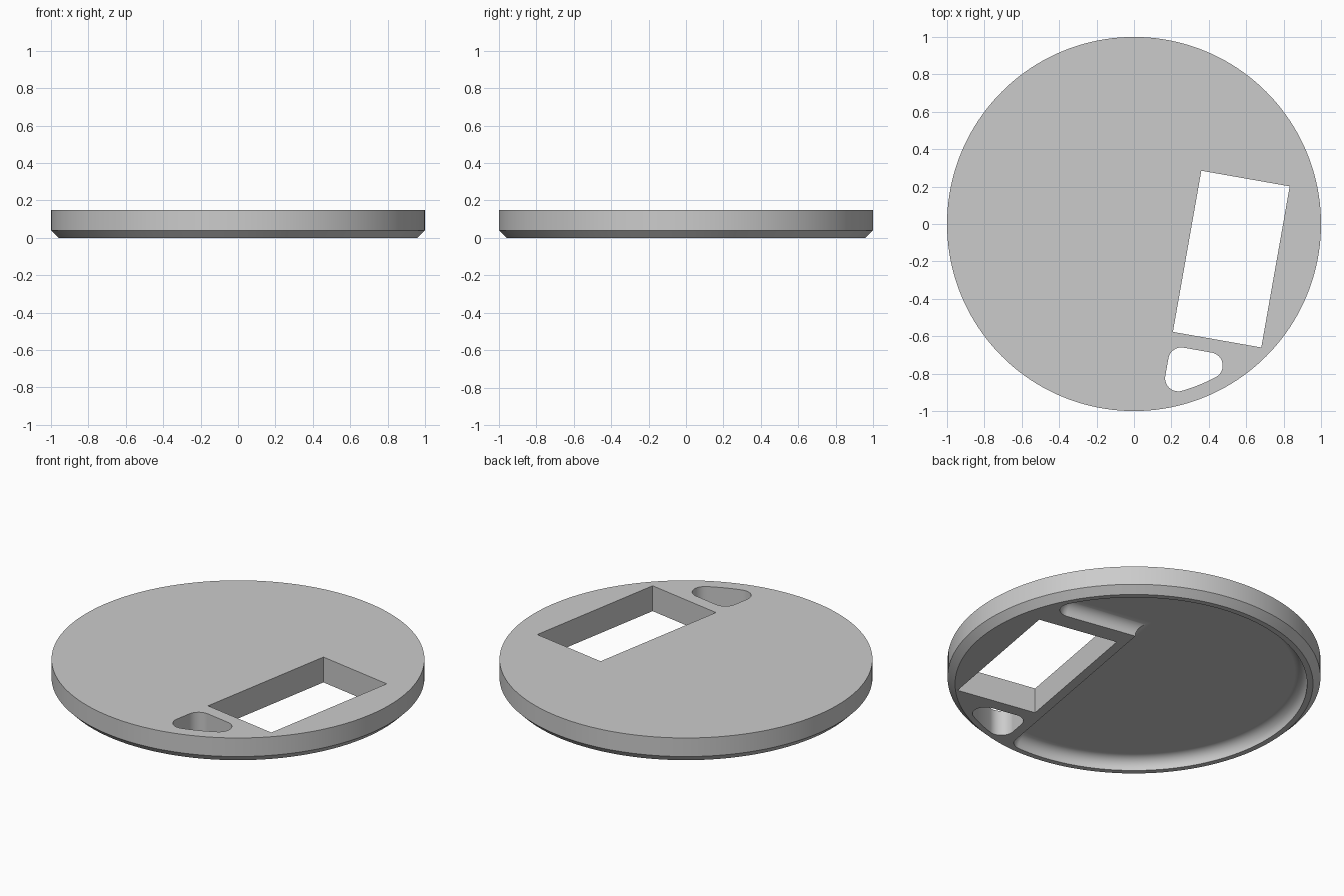
import bpy, bmesh
from math import sin, cos, pi, sqrt, atan2, radians
from mathutils import Matrix

cube = bpy.data.objects.get("Cube")
if cube:
    bpy.data.objects.remove(cube)

HEIGHT, CHAMFER, RIM = 0.15, 0.04, 0.928
TILT = Matrix.Rotation(radians(-10), 4, 'Z')   # cutouts are turned on the disc

grey = bpy.data.materials.new("plain grey")
grey.use_nodes = True
grey.diffuse_color = (0.6, 0.6, 0.6, 1)
grey.node_tree.nodes["Principled BSDF"].inputs["Base Color"].default_value = (0.6, 0.6, 0.6, 1)


def arc(cx, cy, r, start, end, n):
    return [(cx + r * cos(start + (end - start) * i / n),
             cy + r * sin(start + (end - start) * i / n)) for i in range(n + 1)]


def loft(name, rings, matrix=Matrix()):
    """Closed solid through matching outlines given as (points, z)."""
    bm = bmesh.new()
    loops = [[bm.verts.new((x, y, z)) for x, y in pts] for pts, z in rings]
    n = len(loops[0])
    bm.faces.new(loops[0][::-1])
    bm.faces.new(loops[-1])
    for low, high in zip(loops, loops[1:]):
        for i in range(n):
            j = (i + 1) % n
            bm.faces.new((low[i], low[j], high[j], high[i]))
    bm.transform(matrix)
    bmesh.ops.recalc_face_normals(bm, faces=bm.faces)
    mesh = bpy.data.meshes.new(name)
    bm.to_mesh(mesh)
    bm.free()
    mesh.materials.append(grey)
    obj = bpy.data.objects.new(name, mesh)
    bpy.context.collection.objects.link(obj)
    return obj


def pocket_outline(d):
    """Round recess leaving a raised corner pad, inset by d."""
    a, b, big, r = 0.25, 0.448, RIM, 0.075
    ax, ay = a - r, -sqrt((big - r) ** 2 - (a - r) ** 2)
    bx, by = sqrt((big - r) ** 2 - (b + r) ** 2), b + r
    pa, pb = atan2(ay, ax), atan2(by, bx)
    return ([(a - d, b + d)]
            + arc(bx, by, r - d, -pi / 2, pb, 8)
            + arc(0, 0, big - d, pb, pa + 2 * pi, 120)[1:-1]
            + arc(ax, ay, r - d, pa, 0, 8))


def finger_outline():
    """Rounded triangle whose long side follows the rim."""
    left, top, r = 0.306, -0.605, 0.07
    x0, y0 = left + r, top - r
    ly, rx = -sqrt((RIM - r) ** 2 - x0 ** 2), sqrt((RIM - r) ** 2 - y0 ** 2)
    pl, pr = atan2(ly, x0), atan2(y0, rx)
    return (arc(x0, y0, r, pi / 2, pi, 10)
            + arc(x0, ly, r, pi, pl + 2 * pi, 12)
            + arc(0, 0, RIM, pl, pr, 10)[1:-1]
            + arc(rx, y0, r, pr, pi / 2, 12))


# Disc with a chamfered lower edge
def circle(r):
    return arc(0, 0, r, 0, 2 * pi, 160)[:-1]


disc = loft("disc_plate", [(circle(1 - CHAMFER), 0), (circle(1), CHAMFER), (circle(1), HEIGHT)])

# Underside recess with a filleted floor
depth, fillet, steps = 0.07, 0.065, 10
rings = [(pocket_outline(0), -0.05)]
for i in range(steps + 1):
    t = pi / 2 * i / steps
    rings.append((pocket_outline(fillet * (1 - cos(t))), depth - fillet + fillet * sin(t)))
recess = loft("recess_cutter", rings, TILT)

# Through cutouts: rectangular window and finger hole
window_points = [(0.305, -0.532), (0.785, -0.532), (0.785, 0.343), (0.305, 0.343)]
window = loft("window_cutter", [(window_points, -0.1), (window_points, 0.3)], TILT)
finger = loft("finger_cutter", [(finger_outline(), -0.1), (finger_outline(), 0.3)], TILT)

bpy.ops.object.select_all(action='DESELECT')
disc.select_set(True)
bpy.context.view_layer.objects.active = disc
for cutter in (recess, window, finger):
    cutter.hide_render = True
    mod = disc.modifiers.new(cutter.name, 'BOOLEAN')
    mod.operation, mod.solver, mod.object = 'DIFFERENCE', 'EXACT', cutter
    bpy.ops.object.modifier_apply(modifier=mod.name)
    bpy.data.objects.remove(cutter)

# Smooth curved walls, keep flat faces flat
bpy.ops.object.shade_smooth_by_angle(angle=radians(30))
weighted = disc.modifiers.new("flat_face_normals", 'WEIGHTED_NORMAL')
weighted.keep_sharp = True
